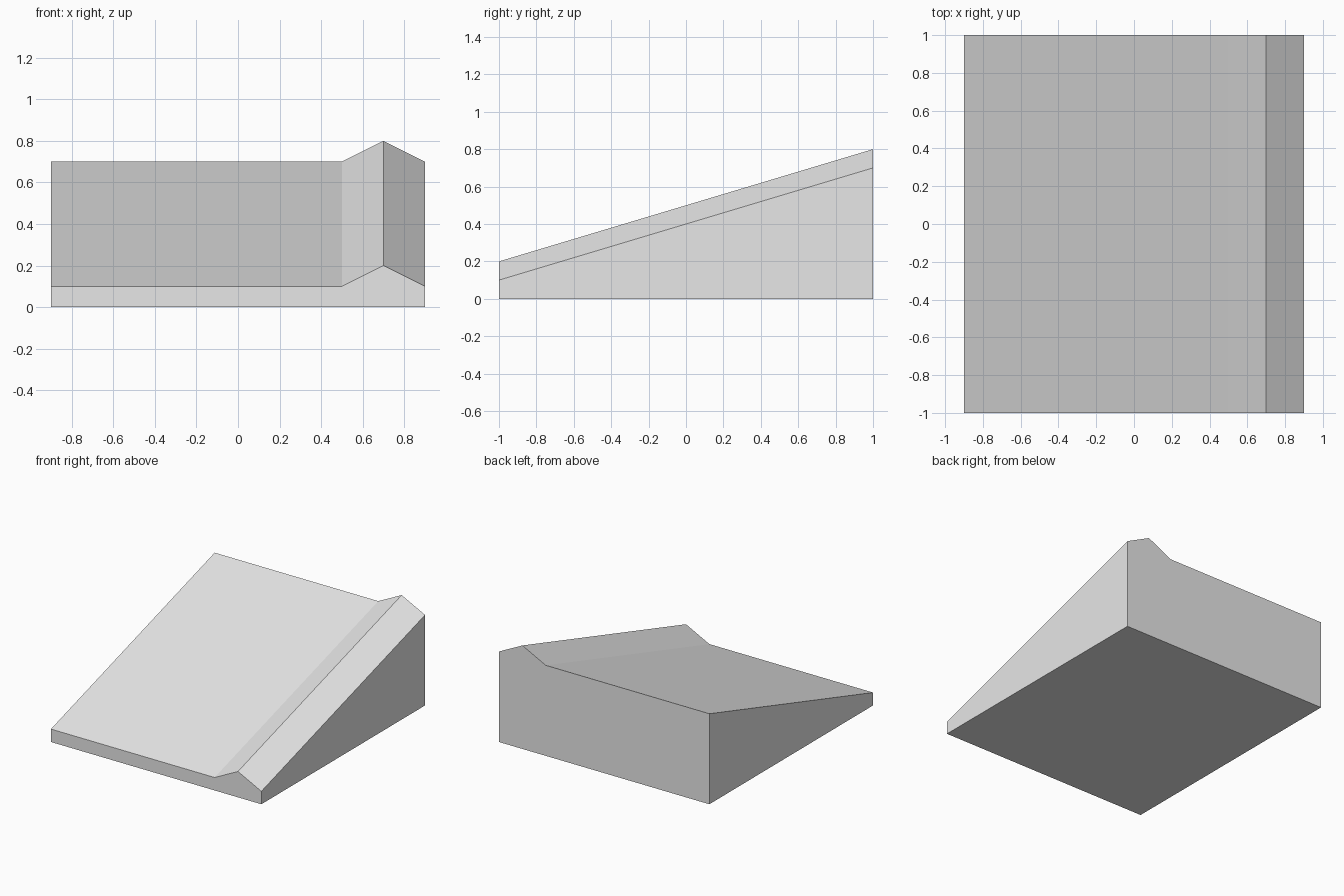
import bpy
import bmesh
from mathutils import Vector

cube = bpy.data.objects.get("Cube")
if cube:
    bpy.data.objects.remove(cube, do_unlink=True)

# Single plain material
grey = bpy.data.materials.new("light_grey")
grey.use_nodes = True
colour = (0.8, 0.8, 0.8, 1)
grey.diffuse_color = colour
grey.node_tree.nodes["Principled BSDF"].inputs["Base Color"].default_value = colour

# Ramp cross-section with a raised kerb on the left edge
HALF_LENGTH = 1.0
RISE = 0.6
profile = [(-0.9, 0), (0.9, 0), (0.9, 0.1), (0.7, 0.2), (0.5, 0.1), (-0.9, 0.1)]

bm = bmesh.new()
front = bm.faces.new([bm.verts.new((x, -HALF_LENGTH, z)) for x, z in profile])

# Extrude to the back, then lift everything above the base
back = bmesh.ops.extrude_face_region(bm, geom=[front], use_keep_orig=True)
for v in (g for g in back["geom"] if isinstance(g, bmesh.types.BMVert)):
    lift = RISE if v.co.z > 0 else 0
    v.co += Vector((0, 2 * HALF_LENGTH, lift))
bmesh.ops.recalc_face_normals(bm, faces=bm.faces)

mesh = bpy.data.meshes.new("ramp_with_kerb")
bm.to_mesh(mesh)
bm.free()
mesh.materials.append(grey)
ramp = bpy.data.objects.new("ramp_with_kerb", mesh)
bpy.context.collection.objects.link(ramp)
